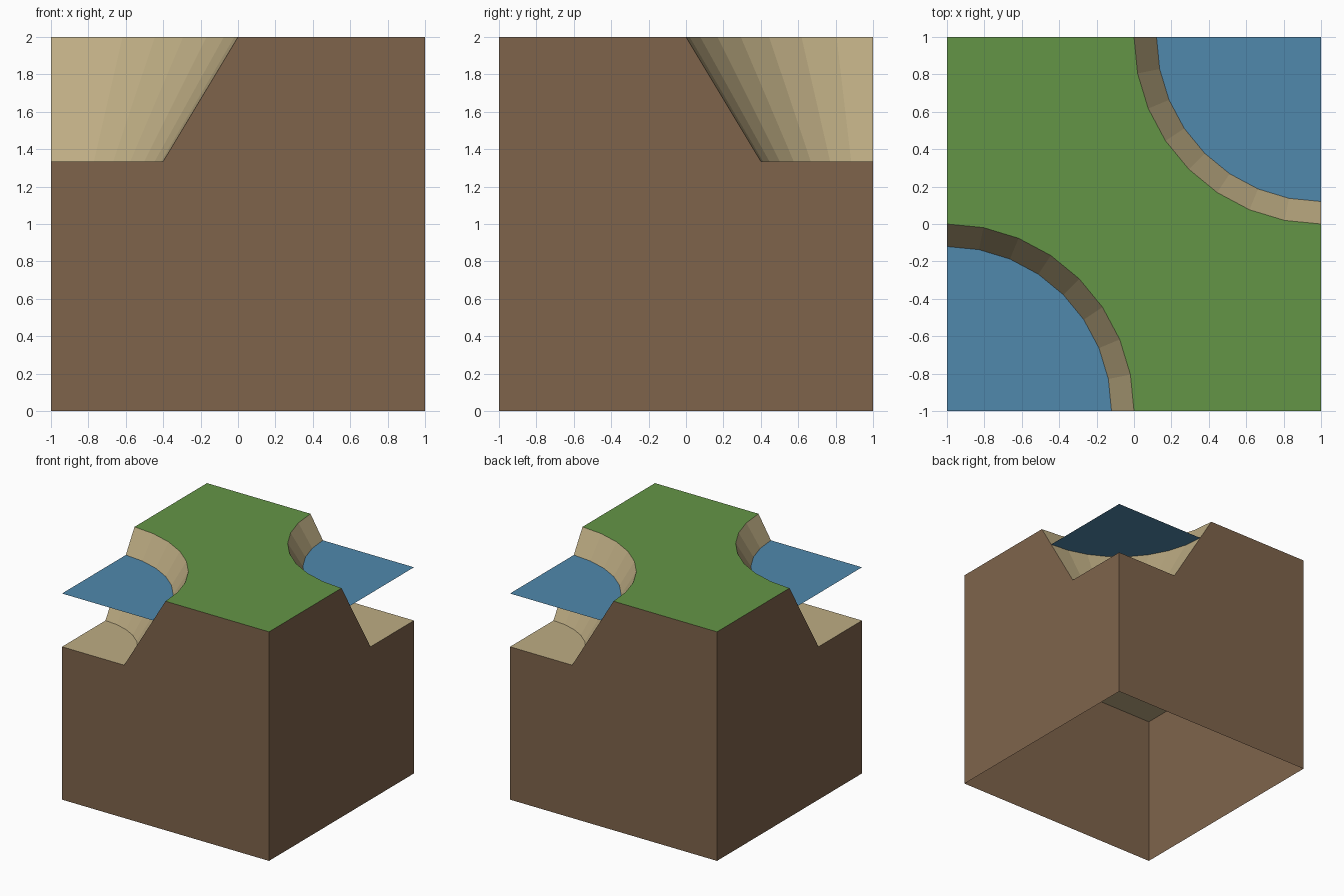
import bpy, bmesh, math
from mathutils import Matrix

if "Cube" in bpy.data.objects:
    bpy.data.objects.remove(bpy.data.objects["Cube"])

TOP, FLOOR, WATER = 2.0, 1.335, 1.8      # heights
R_TOP, R_FLOOR, R_WATER = 1.0, 0.6, 0.88  # radii of the corner bends
SEG = 8


def material(name, rgb):
    lin = [(c / 255 / 12.92) if c < 11 else ((c / 255 + 0.055) / 1.055) ** 2.4 for c in rgb]
    m = bpy.data.materials.new(name)
    m.diffuse_color = (*lin, 1)
    m.use_nodes = True
    m.node_tree.nodes["Principled BSDF"].inputs["Base Color"].default_value = m.diffuse_color
    return m


dirt = material("dirt brown", (127, 100, 75))
sand = material("sand tan", (189, 172, 131))
grass = material("grass green", (100, 149, 70))
water = material("water blue", (80, 136, 172))


def arc(r, z):
    """Quarter circle around the front left corner, counter-clockwise."""
    return [(-1 + r * math.cos(a), -1 + r * math.sin(a), z)
            for a in (math.pi / 2 * i / SEG for i in range(SEG + 1))]


def turned(points):
    return [(-x, -y, z) for x, y, z in points]


def build(name, polygons, mat, both=True):
    """Make flat faces, repeated half a turn around z for the opposite corner."""
    bm = bmesh.new()
    for poly in polygons:
        for pts in ([poly, turned(poly)] if both else [poly]):
            bm.faces.new([bm.verts.new(p) for p in pts])
    bmesh.ops.remove_doubles(bm, verts=bm.verts, dist=1e-5)
    mesh = bpy.data.meshes.new(name)
    bm.to_mesh(mesh)
    bm.free()
    mesh.materials.append(mat)
    obj = bpy.data.objects.new(name, mesh)
    bpy.context.collection.objects.link(obj)
    return obj


# Four outer walls, notched at the river channels, open underneath
edge = [(-1, 0), (1, 0), (1, TOP), (R_TOP - 1, TOP), (R_FLOOR - 1, FLOOR), (-1, FLOOR)]
front = [(u, -1, z) for u, z in edge]
left = [(-1, u, z) for u, z in reversed(edge)]
build("earth_walls", [front, left], dirt)

# Grass surface between the two bends
bank = arc(R_TOP, TOP)
outline = bank + [(-1, 1, TOP)] + turned(bank)[::1] + [(1, -1, TOP)]
build("grass_top", [outline[::-1]], grass, both=False)

# Sloping banks and channel beds
bed = arc(R_FLOOR, FLOOR)
slopes = [[bank[i], bank[i + 1], bed[i + 1], bed[i]] for i in range(SEG)]
build("sand_banks", slopes, sand)
build("channel_beds", [[(-1, -1, FLOOR)] + bed], sand)

# Water sheets
build("water_surface", [[(-1, -1, WATER)] + arc(R_WATER, WATER)], water)
